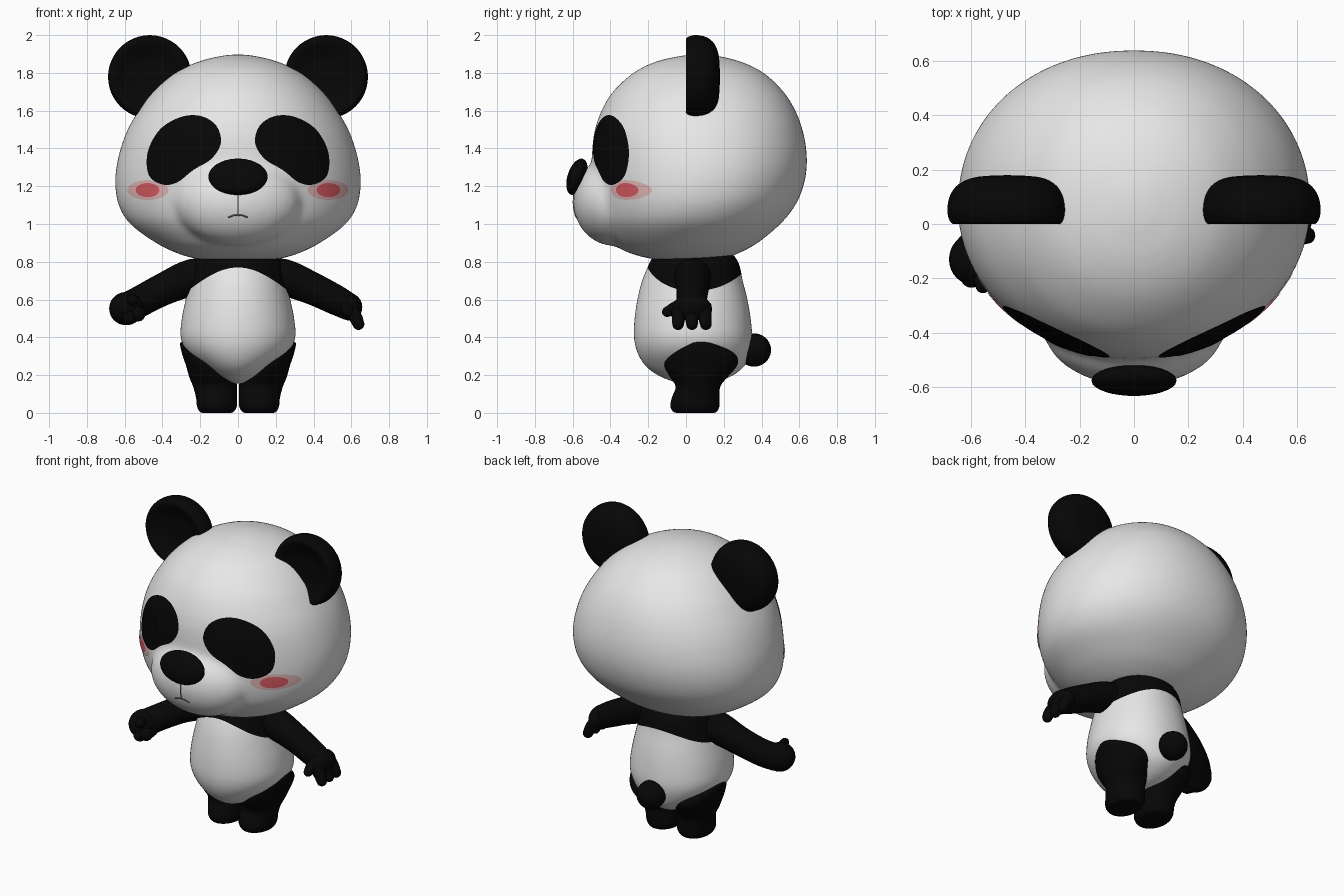
import bpy, bmesh
from math import sin, cos, pi, tau, copysign
from mathutils import Vector, Matrix
from mathutils.bvhtree import BVHTree

if "Cube" in bpy.data.objects:
    bpy.data.objects.remove(bpy.data.objects["Cube"])


def material(name, r, g, b):
    m = bpy.data.materials.new(name)
    m.use_nodes = True
    m.diffuse_color = (r, g, b, 1)
    bsdf = m.node_tree.nodes["Principled BSDF"]
    bsdf.inputs["Base Color"].default_value = (r, g, b, 1)
    bsdf.inputs["Roughness"].default_value = 0.6
    return m


WHITE = material("white fur", 0.8, 0.8, 0.8)
BLACK = material("black fur", 0.002, 0.002, 0.002)
BLUSH = material("pale blush", 0.8, 0.49, 0.49)
ROSE = material("rose blush", 0.73, 0.11, 0.13)
GREY = material("mouth grey", 0.16, 0.15, 0.15)


def spline(pts, u, closed=False):
    """Smooth curve through the points, u counted in points."""
    n = len(pts)
    i = int(u) if closed else min(int(u), n - 2)
    t = u - i
    pick = (lambda k: pts[k % n]) if closed else (lambda k: pts[max(0, min(n - 1, k))])
    return [0.5 * (2 * b + (c - a) * t + (2 * a - 5 * b + 4 * c - d) * t * t
                   + (3 * b - a - 3 * c + d) * t ** 3)
            for a, b, c, d in zip(pick(i - 1), pick(i), pick(i + 1), pick(i + 2))]


def finish(name, bm, *mats):
    mesh = bpy.data.meshes.new(name)
    for f in bm.faces:
        f.smooth = True
    bm.to_mesh(mesh)
    bm.free()
    for m in mats:
        mesh.materials.append(m)
    ob = bpy.data.objects.new(name, mesh)
    bpy.context.collection.objects.link(ob)
    return ob


def skin(rows, plate=False, split=None):
    """Quads between closed rings, capped at the ends; rings past split use slot 1."""
    bm = bmesh.new()
    vs = [[bm.verts.new(p) for p in row] for row in rows]
    n = len(rows[0])
    for k, (a, b) in enumerate(zip(vs, vs[1:])):
        for i in range(n):
            f = bm.faces.new((a[i], a[(i + 1) % n], b[(i + 1) % n], b[i]))
            f.material_index = int(split is not None and k >= split)
    bm.faces.new(vs[0])
    if plate:
        bm.normal_update()
        if sum(f.normal.y for f in bm.faces) > 0:
            bmesh.ops.reverse_faces(bm, faces=bm.faces)
    else:
        cap = bm.faces.new(vs[-1])
        cap.material_index = int(split is not None)
        bmesh.ops.recalc_face_normals(bm, faces=bm.faces)
    return bm


def oval(sections, u, a):
    """Point on a body of oval slices (z, x0, x1, y0, y1), a little fuller at the back."""
    z, x0, x1, y0, y1 = spline(sections, u)
    power = 0.94 if sin(a) > 0 else 1
    c, s = (copysign(abs(v) ** power, v) for v in (cos(a), sin(a)))
    return Vector(((x0 + x1 + (x1 - x0) * c) / 2, (y0 + y1 + (y1 - y0) * s) / 2, z))


def loft(sections, sub=4, n=64):
    steps = (len(sections) - 1) * sub
    return skin([[oval(sections, k / sub, tau * i / n) for i in range(n)] for k in range(steps + 1)])


def ball(name, center, radii, mat, tilt=0.0):
    bm = bmesh.new()
    bmesh.ops.create_uvsphere(bm, u_segments=32, v_segments=20, radius=1)
    bm.transform(Matrix.Translation(center) @ Matrix.Rotation(tilt, 4, 'X')
                 @ Matrix.Diagonal((*radii, 1)))
    return finish(name, bm, mat)


def tube(name, pts, mat, sub=5, n=20):
    """Round-ended tube through points (x, y, z, radius)."""
    path = [spline(pts, k / sub) for k in range((len(pts) - 1) * sub + 1)]
    path = [(Vector(p[:3]), p[3]) for p in path]
    d0 = (path[0][0] - path[1][0]).normalized()
    d1 = (path[-1][0] - path[-2][0]).normalized()
    arc = [pi / 2 * k / 6 for k in range(1, 6)] + [1.54]
    (p0, r0), (p1, r1) = path[0], path[-1]
    path = [(p0 + d0 * r0 * sin(t), r0 * cos(t)) for t in reversed(arc)] + path
    path += [(p1 + d1 * r1 * sin(t), r1 * cos(t)) for t in arc]
    rows = []
    for k, (p, r) in enumerate(path):
        d = path[min(k + 1, len(path) - 1)][0] - path[max(k - 1, 0)][0]
        side = d.cross(Vector((0.1, 1, 0.05))).normalized()
        up = side.cross(d).normalized()
        rows.append([p + (side * cos(tau * i / n) + up * sin(tau * i / n)) * r for i in range(n)])
    return finish(name, skin(rows), mat)


# Head with muzzle, blended into one surface
head_slices = [(0.803, 0.05, -0.06, 0.1), (0.807, 0.16, -0.13, 0.15), (0.822, 0.25, -0.215, 0.215),
               (0.85, 0.335, -0.31, 0.29), (0.9, 0.435, -0.39, 0.38), (1.0, 0.572, -0.46, 0.5),
               (1.1, 0.633, -0.485, 0.58), (1.2, 0.65, -0.495, 0.622), (1.3, 0.645, -0.498, 0.64),
               (1.4, 0.622, -0.497, 0.637), (1.5, 0.585, -0.483, 0.617), (1.6, 0.527, -0.448, 0.58),
               (1.7, 0.45, -0.388, 0.517), (1.8, 0.335, -0.28, 0.412), (1.86, 0.21, -0.16, 0.29),
               (1.89, 0.09, -0.03, 0.17), (1.898, 0.02, 0.04, 0.1)]
bm = loft([(z, -w, w, f, b) for z, w, f, b in head_slices])
muzzle = Matrix.Translation((0, -0.38, 1.12)) @ Matrix.Diagonal((0.335, 0.218, 0.237, 1))
bmesh.ops.create_uvsphere(bm, u_segments=48, v_segments=32, radius=1, matrix=muzzle)
head = finish("head", bm, WHITE)
remesh = head.modifiers.new("blend", 'REMESH')
remesh.mode = 'VOXEL'
remesh.voxel_size = 0.018
remesh.use_smooth_shade = True
soften = head.modifiers.new("soften", 'SMOOTH')
soften.factor = 0.5
soften.iterations = 16
bpy.context.view_layer.update()
surface = BVHTree.FromObject(head, bpy.context.evaluated_depsgraph_get())


def on_face(x, z, lift):
    hit, normal, *_ = surface.ray_cast(Vector((x, -2, z)), Vector((0, 1, 0)))
    return hit + normal * lift


def patch(name, outline, mat, lift, rings=14):
    """Thin plate that follows the face inside an (x, z) outline."""
    n = len(outline)
    cx, cz = (sum(c) / n for c in zip(*outline))
    rows = [[on_face(cx + (x - cx) * s, cz + (z - cz) * s, lift) for x, z in outline]
            for s in [0.02] + [(k + 1) / rings for k in range(rings)]]
    return finish(name, skin(rows, plate=True), mat)


def ellipse(cx, cz, rx, rz):
    return [(cx + rx * cos(tau * i / 40), cz + rz * sin(tau * i / 40)) for i in range(40)]


# Eye patches, eyes, cheeks, ears and legs on both sides
eye_shape = [(0.09, 1.43), (0.115, 1.52), (0.195, 1.57), (0.3, 1.565), (0.41, 1.5), (0.475, 1.38),
             (0.47, 1.26), (0.4, 1.21), (0.32, 1.22), (0.235, 1.285), (0.14, 1.345)]
ear_profile = [(0.004, 0.04), (0.09, 0.038), (0.14, 0.022), (0.175, 0.005), (0.2, 0.0),
               (0.216, 0.02), (0.221, 0.06), (0.209, 0.11), (0.175, 0.15), (0.11, 0.174), (0.004, 0.18)]
leg_slices = [(0.0, 0.05, 0.17, -0.03, 0.13), (0.004, 0.025, 0.2, -0.065, 0.16),
              (0.035, 0.006, 0.217, -0.083, 0.177), (0.08, 0.006, 0.222, -0.075, 0.178),
              (0.14, 0.006, 0.238, -0.055, 0.182), (0.19, 0.01, 0.258, -0.085, 0.22),
              (0.25, 0.02, 0.275, -0.115, 0.27), (0.3, 0.05, 0.292, -0.105, 0.268),
              (0.34, 0.1, 0.303, -0.07, 0.22), (0.37, 0.16, 0.306, 0.0, 0.15),
              (0.376, 0.2, 0.29, 0.05, 0.1)]
for side, s in (("left", 1), ("right", -1)):
    shape = [spline(eye_shape, k / 6, True) for k in range(len(eye_shape) * 6)]
    patch(side + "_eye_patch", [(s * x, z) for x, z in shape], BLACK, 0.004)
    patch(side + "_eye", ellipse(s * 0.225, 1.42, 0.075, 0.08), BLACK, 0.009)
    patch(side + "_cheek_glow", ellipse(s * 0.475, 1.18, 0.108, 0.052), BLUSH, 0.003)
    patch(side + "_cheek", ellipse(s * 0.475, 1.18, 0.062, 0.037), ROSE, 0.006)
    rim = [spline(ear_profile, k / 3) for k in range((len(ear_profile) - 1) * 3 + 1)]
    finish(side + "_ear", skin([[(s * 0.467 + r * cos(tau * i / 48), y, 1.779 + r * sin(tau * i / 48))
                                 for i in range(48)] for r, y in rim]), BLACK)
    leg = loft([(z, *sorted((s * a, s * b)), f, k) for z, a, b, f, k in leg_slices], n=48)
    finish(side + "_leg", leg, BLACK)

# Nose and mouth
ball("nose", (0, -0.577, 1.25), (0.157, 0.05, 0.1), BLACK, tilt=-0.32)
tube("mouth_line", [(*on_face(0, z, 0.001), 0.003) for z in (1.17, 1.13, 1.09, 1.05)], GREY, n=8)
tube("mouth", [(*on_face(x, 1.048 - 5 * x * x, 0.001), 0.004)
               for x in (-0.05, -0.025, 0, 0.025, 0.05)], GREY, n=8)

# Body with black shoulders; the upper slices are evenly spaced in height
body_slices = [(0.155, 0.02, -0.03, 0.1), (0.17, 0.065, -0.08, 0.18), (0.2, 0.125, -0.15, 0.25),
               (0.25, 0.195, -0.215, 0.31), (0.32, 0.268, -0.257, 0.338), (0.4, 0.303, -0.275, 0.35),
               (0.5, 0.297, -0.272, 0.342), (0.6, 0.277, -0.257, 0.325), (0.7, 0.255, -0.232, 0.3),
               (0.8, 0.235, -0.19, 0.275), (0.9, 0.2, -0.14, 0.2)]
body_slices = [(z, -w, w, f, b) for z, w, f, b in body_slices]
top = len(body_slices) - 1


def collar(a):
    z = 0.645 + (0.125 if sin(a) < 0 else 0.09) * sin(a) ** 2
    return top - (0.9 - z) * 10


rows = []
for k in range(45):
    angles = [tau * i / 72 for i in range(72)]
    rows.append([oval(body_slices, collar(a) * k / 32 if k <= 32
                      else collar(a) + (top - collar(a)) * (k - 32) / 12, a) for a in angles])
finish("body", skin(rows, split=32), WHITE, BLACK)
ball("tail", (0, 0.36, 0.333), (0.088, 0.09, 0.088), BLACK)

# Left arm hangs outward with an open hand
tube("left_arm", [(0.1, 0.035, 0.72, 0.095), (0.24, 0.035, 0.717, 0.098), (0.39, 0.035, 0.66, 0.086),
                  (0.51, 0.03, 0.602, 0.08), (0.58, 0.03, 0.565, 0.073)], BLACK)
ball("left_hand", (0.592, 0.03, 0.56), (0.066, 0.1, 0.072), BLACK)
for i, y in enumerate((-0.04, 0.03, 0.1)):
    tube(f"left_finger_{i + 1}", [(0.585, y, 0.56, 0.037), (0.62, y, 0.51, 0.036),
                                  (0.638, y * 1.05, 0.47, 0.031)], BLACK, n=14)
tube("left_thumb", [(0.58, -0.03, 0.57, 0.036), (0.575, -0.07, 0.55, 0.032),
                    (0.58, -0.1, 0.535, 0.027)], BLACK, n=14)

# Right arm reaches forward with curled fingers
tube("right_arm", [(-0.1, 0.035, 0.72, 0.095), (-0.24, 0.03, 0.717, 0.098), (-0.39, 0.005, 0.657, 0.086),
                   (-0.51, -0.045, 0.595, 0.082), (-0.58, -0.1, 0.558, 0.082)], BLACK)
ball("right_hand", (-0.592, -0.13, 0.552), (0.09, 0.095, 0.088), BLACK)
for i, (x, z) in enumerate(((-0.615, 0.56), (-0.59, 0.515), (-0.545, 0.53))):
    tube(f"right_finger_{i + 1}", [(x, -0.12, z, 0.046), (x + 0.005, -0.165, z - 0.004, 0.044),
                                   (x + 0.015, -0.195, z - 0.007, 0.04)], BLACK, n=14)
tube("right_thumb", [(-0.575, -0.14, 0.57, 0.038), (-0.565, -0.19, 0.59, 0.034),
                     (-0.557, -0.228, 0.6, 0.027)], BLACK, n=14)
